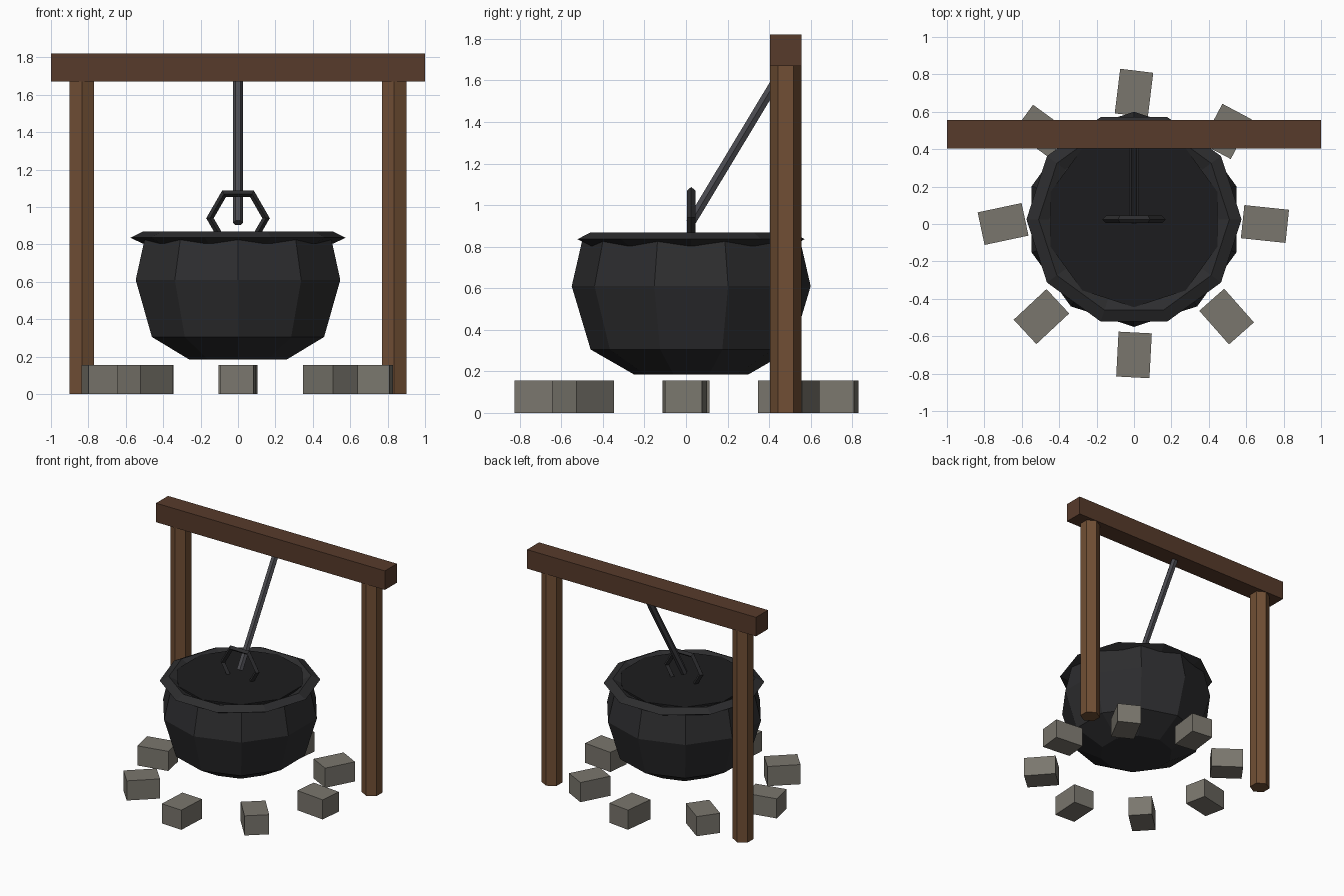
import bpy
from math import sin, cos, pi, radians
from mathutils import Vector, Matrix

if "Cube" in bpy.data.objects:
    bpy.data.objects.remove(bpy.data.objects["Cube"])


def material(name, rgb):
    m = bpy.data.materials.new(name)
    m.diffuse_color = (*rgb, 1)
    m.use_nodes = True
    m.node_tree.nodes["Principled BSDF"].inputs["Base Color"].default_value = m.diffuse_color
    return m


IRON = material("cast_iron", (0.026, 0.026, 0.028))
DARK = material("dark_contents", (0.012, 0.012, 0.013))
STEEL = material("steel", (0.07, 0.07, 0.08))
BEAM = material("dark_wood", (0.095, 0.043, 0.024))
POST = material("wood", (0.165, 0.078, 0.035))
STONE = material("stone", (0.195, 0.183, 0.155))


def add(name, verts, faces, mat, matrix=Matrix()):
    me = bpy.data.meshes.new(name)
    me.from_pydata([matrix @ Vector(v) for v in verts], [], faces)
    me.materials.append(mat)
    me.update()
    ob = bpy.data.objects.new(name, me)
    bpy.context.collection.objects.link(ob)
    return ob


def lathe(name, profile, sides, start, mat, matrix=Matrix(), closed=False):
    """Spin (radius, z) points; run bottom to top on the outside for outward normals."""
    n = len(profile)
    verts = [(r * cos(start + 2 * pi * i / sides), r * sin(start + 2 * pi * i / sides), z)
             for r, z in profile for i in range(sides)]
    faces = []
    for k in range(n if closed else n - 1):
        a, b = k * sides, (k + 1) % n * sides
        for i in range(sides):
            j = (i + 1) % sides
            faces.append((a + i, a + j, b + j, b + i))
    if not closed:
        faces.append(tuple(reversed(range(sides))))
        faces.append(tuple(range((n - 1) * sides, n * sides)))
    return add(name, verts, faces, mat, matrix)


def box(name, size, center, mat, turn=0):
    h = [s / 2 for s in size]
    verts = [(x * h[0], y * h[1], z * h[2]) for z in (-1, 1)
             for x, y in ((-1, -1), (1, -1), (1, 1), (-1, 1))]
    faces = [(3, 2, 1, 0), (4, 5, 6, 7)] + [(i, (i + 1) % 4, (i + 1) % 4 + 4, i + 4) for i in range(4)]
    return add(name, verts, faces, mat,
               Matrix.Translation(center) @ Matrix.Rotation(radians(turn), 4, 'Z'))


def diamond(major, width, height):
    return [(major, -height), (major + width, 0), (major, height), (major - width, 0)]


POT_Y = 0.025
FRAME_Y = 0.48
pot = Matrix.Translation((0, POT_Y, 0))

# Pot body, rim and the surface of its contents
lathe("pot_body", [(0.275, 0.185), (0.484, 0.305), (0.575, 0.61), (0.522, 0.84)],
      10, pi / 2, IRON, pot)
lathe("pot_rim", diamond(0.51, 0.065, 0.032), 10, 0, IRON,
      Matrix.Translation((0, POT_Y, 0.836)), closed=True)
lathe("pot_contents", [(0.47, 0.845), (0.47, 0.86)], 10, pi / 2, DARK, pot)

# Hexagonal handle ring standing upright
lathe("handle_ring", diamond(0.15, 0.02, 0.02), 6, 0, IRON,
      Matrix.Translation((0, POT_Y, 0.94)) @ Matrix.Rotation(pi / 2, 4, 'X'), closed=True)

# Slanted hanging rod
low, high = Vector((0, 0.022, 0.915)), Vector((0, FRAME_Y, 1.675))
axis = high - low
lathe("hanging_rod", [(0.026, 0), (0.026, axis.length)], 6, 0, STEEL,
      Matrix.Translation(low) @ Matrix.Rotation(-axis.angle(Vector((0, 0, 1))), 4, 'X'))

# Wooden frame
box("cross_beam", (2, 0.15, 0.15), (0, FRAME_Y, 1.745), BEAM)
for side, x in (("left", -0.835), ("right", 0.835)):
    lathe(side + "_post", [(0.075, 0), (0.075, 1.67)], 6, pi / 2, POST,
          Matrix.Translation((x, FRAME_Y, 0)))

# Ring of fire stones, each turned a little differently
for i, turn in enumerate((-6, 62, 83, 144, 12, 43, 87, -48.5)):
    a = i * pi / 4
    box(f"fire_stone_{i + 1}", (0.24, 0.178, 0.155),
        (0.7 * cos(a), 0.7 * sin(a), 0.0775), STONE, turn)
